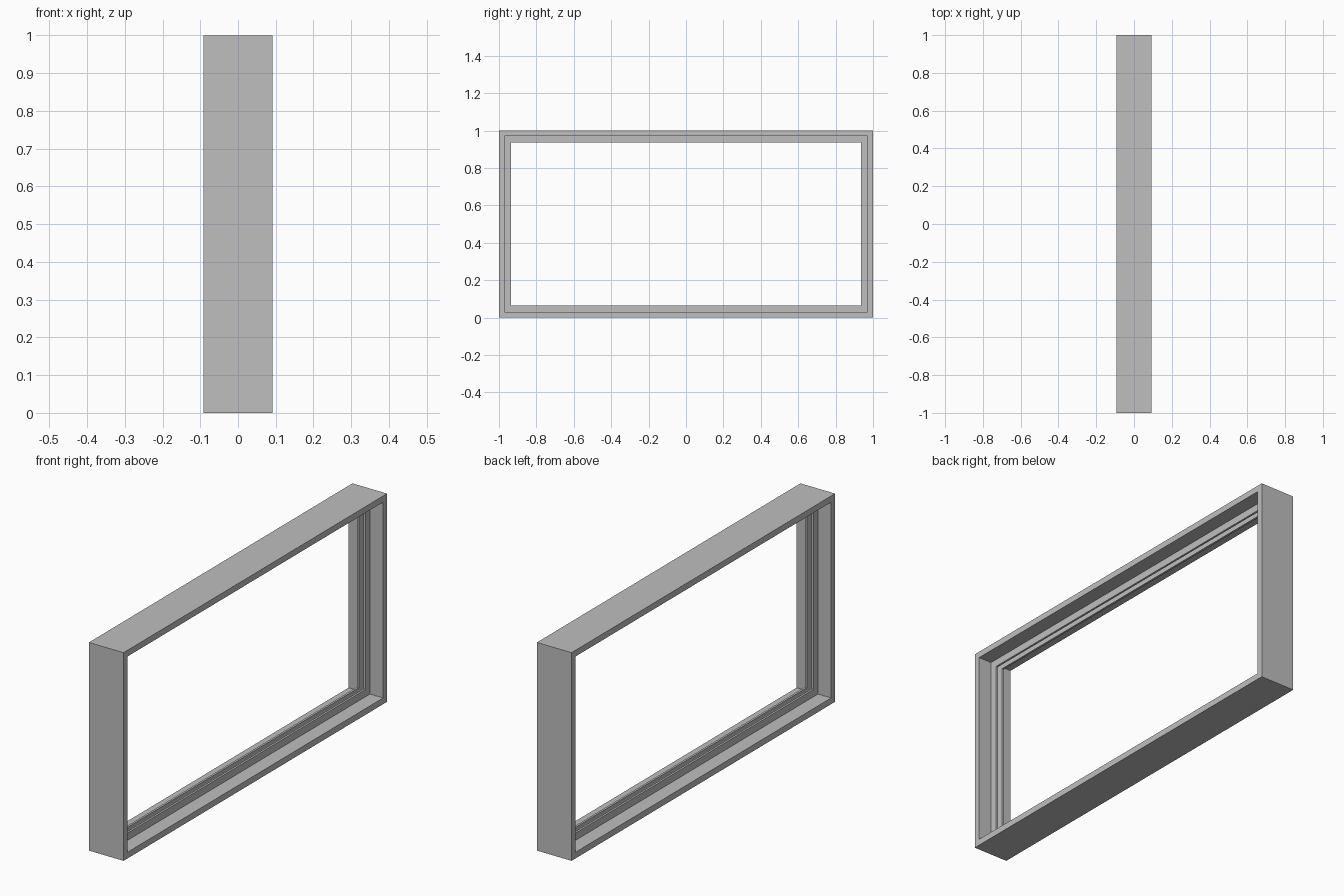
import bpy
import bmesh

old = bpy.data.objects.get("Cube")
if old:
    bpy.data.objects.remove(old, do_unlink=True)

# Single painted finish
GREY = (0.52, 0.52, 0.52, 1.0)
paint = bpy.data.materials.new("grey_paint")
paint.use_nodes = True
paint.diffuse_color = GREY
paint.node_tree.nodes["Principled BSDF"].inputs["Base Color"].default_value = GREY

HALF_LENGTH, HEIGHT, HALF_DEPTH = 1.0, 1.0, 0.092
WALL, LIP = 0.03, 0.065          # inset of inner wall and of glazing beads
BEAD_OUT, BEAD_IN = 0.022, 0.012  # bead sides either side of the glass slot

# Half cross-section as (depth x, inset from outside), mirrored to the other side
half = [(HALF_DEPTH, 0), (HALF_DEPTH, WALL), (BEAD_OUT, WALL),
        (BEAD_OUT, LIP), (BEAD_IN, LIP), (BEAD_IN, WALL)]
profile = half + [(-x, inset) for x, inset in reversed(half)]

# Sweep the section round the four mitred corners
bm = bmesh.new()
rings = []
for sy, sz in ((-1, -1), (1, -1), (1, 1), (-1, 1)):
    rings.append([bm.verts.new((x, sy * (HALF_LENGTH - inset),
                                HEIGHT / 2 + sz * (HEIGHT / 2 - inset)))
                  for x, inset in profile])
count = len(profile)
for i, ring in enumerate(rings):
    following = rings[(i + 1) % len(rings)]
    for j in range(count):
        k = (j + 1) % count
        bm.faces.new((ring[j], ring[k], following[k], following[j]))
bmesh.ops.recalc_face_normals(bm, faces=bm.faces)

mesh = bpy.data.meshes.new("window_frame")
bm.to_mesh(mesh)
bm.free()
mesh.materials.append(paint)
frame = bpy.data.objects.new("window_frame", mesh)
bpy.context.collection.objects.link(frame)
